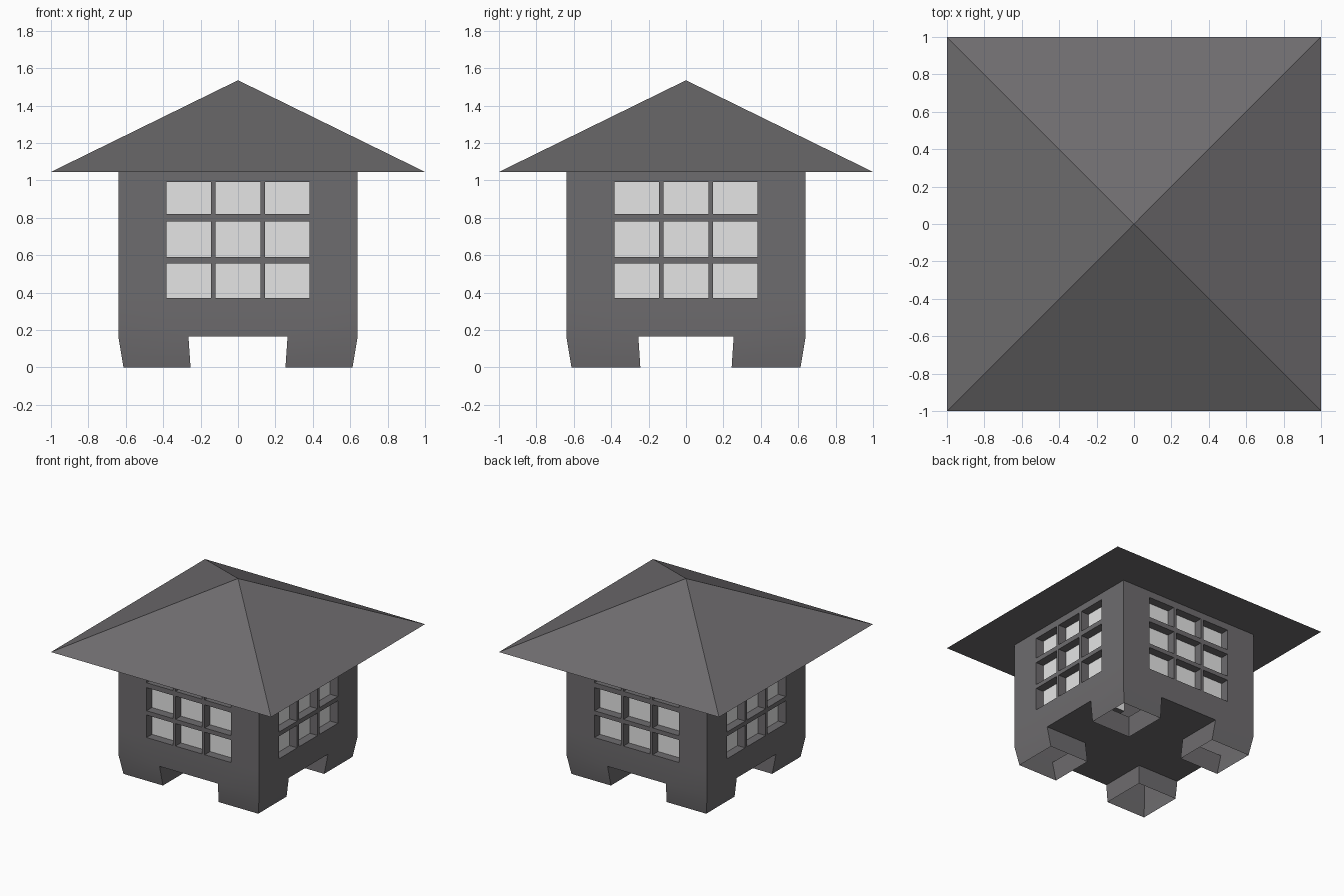
import bpy, bmesh, math
from mathutils import Matrix

if "Cube" in bpy.data.objects:
    bpy.data.objects.remove(bpy.data.objects["Cube"])

H = 0.64                   # half width of the body
IX, IY = 0.265, 0.255      # inner edges of the legs
FLOOR, TOP, APEX = 0.165, 1.045, 1.535
TAPER = 0.957              # legs lean inwards towards the ground
DEPTH = 0.07               # window recess
US = [-H, -0.383, -0.145, -0.12, 0.12, 0.145, 0.383, H]
ZS = [0.37, 0.555, 0.59, 0.78, 0.82, 0.99, TOP]


def material(name, rgb):
    m = bpy.data.materials.new(name)
    m.diffuse_color = (*rgb, 1)
    m.use_nodes = True
    m.node_tree.nodes["Principled BSDF"].inputs["Base Color"].default_value = m.diffuse_color
    return m


stone = material("dark grey stone", (0.155, 0.149, 0.156))
pane = material("pale window", (0.78, 0.78, 0.78))


def new_object(name, bm, mats):
    me = bpy.data.meshes.new(name)
    bm.to_mesh(me)
    bm.free()
    for m in mats:
        me.materials.append(m)
    ob = bpy.data.objects.new(name, me)
    bpy.context.collection.objects.link(ob)
    return ob


bm = bmesh.new()


def face(points, rot=Matrix(), mat=0):
    f = bm.faces.new([bm.verts.new(rot @ Matrix.Translation(p).to_translation()) for p in points])
    f.material_index = mat


# four identical walls with windows, and the leg faces under each
for k in range(4):
    rot = Matrix.Rotation(k * math.pi / 2, 4, 'Z')
    iu, iv = (IX, IY) if k % 2 == 0 else (IY, IX)

    # strip below the windows
    face([(u, -H, FLOOR) for u in (-H, -iu, iu, H)] +
         [(u, -H, ZS[0]) for u in reversed(US)], rot)

    # wall grid with recessed panes
    for i in range(len(US) - 1):
        for j in range(len(ZS) - 1):
            a, b, c, d = US[i], US[i + 1], ZS[j], ZS[j + 1]
            rim = [(a, -H, c), (b, -H, c), (b, -H, d), (a, -H, d)]
            if i % 2 == 1 and j % 2 == 0:
                back = [(x, y + DEPTH, z) for x, y, z in rim]
                face(back, rot, 1)
                for n in range(4):
                    m = (n + 1) % 4
                    face([rim[n], rim[m], back[m], back[n]], rot)
            else:
                face(rim, rot)

    # legs: hollow, open underneath, two outer and two inner faces per side
    for (ax, ay), (bx, by) in [((-H, -H), (-iu, -H)), ((iu, -H), (H, -H)),
                               ((-iu, -H), (-iu, -iv)), ((iu, -iv), (iu, -H))]:
        face([(ax * TAPER, ay * TAPER, 0), (bx * TAPER, by * TAPER, 0),
              (bx, by, FLOOR), (ax, ay, FLOOR)], rot)

# cross-shaped floor between the legs, facing down
cross = [(-IX, -H), (-IX, -IY), (-H, -IY), (-H, IY), (-IX, IY), (-IX, H),
         (IX, H), (IX, IY), (H, IY), (H, -IY), (IX, -IY), (IX, -H)]
face([(x, y, FLOOR) for x, y in cross])

bmesh.ops.remove_doubles(bm, verts=bm.verts, dist=0.0005)
body = new_object("body", bm, [stone, pane])
bpy.context.view_layer.objects.active = body
body.select_set(True)
bpy.ops.object.shade_smooth_by_angle(angle=math.radians(30))

# pyramid roof
bm = bmesh.new()
bmesh.ops.create_cone(
    bm, cap_ends=True, segments=4, radius1=math.sqrt(2), radius2=0, depth=APEX - TOP,
    matrix=Matrix.Translation((0, 0, (APEX + TOP) / 2)) @ Matrix.Rotation(math.pi / 4, 4, 'Z'))
bmesh.ops.remove_doubles(bm, verts=bm.verts, dist=0.0005)
new_object("roof", bm, [stone])
